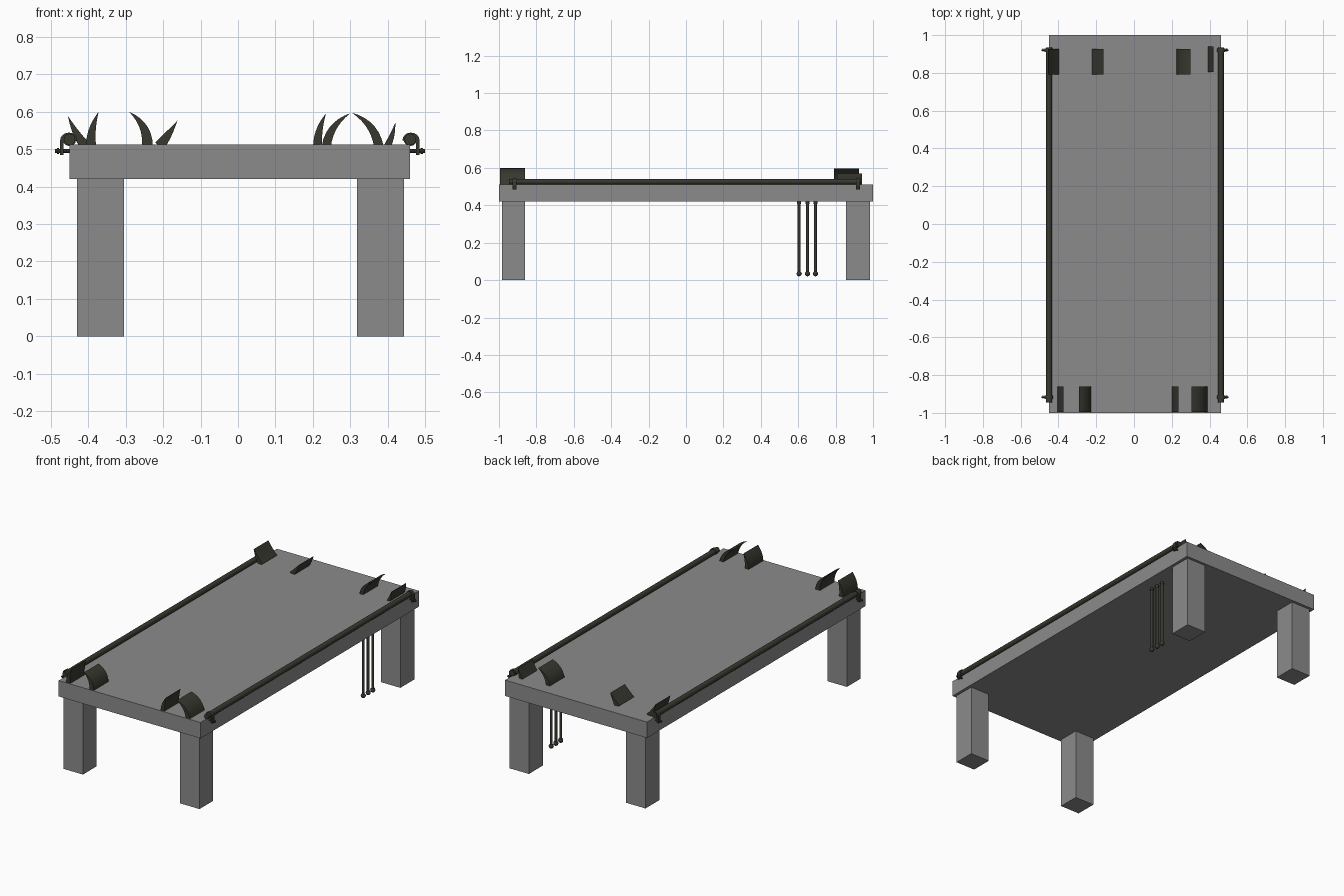
import bpy, bmesh, math
from mathutils import Vector

if "Cube" in bpy.data.objects:
    bpy.data.objects.remove(bpy.data.objects["Cube"])

CX = 0.005  # middle of the table across its width


def material(name, rgb):
    m = bpy.data.materials.new(name)
    m.diffuse_color = (*rgb, 1)
    m.use_nodes = True
    m.node_tree.nodes["Principled BSDF"].inputs["Base Color"].default_value = m.diffuse_color
    return m


STONE = material("grey_stone", (0.26, 0.26, 0.26))
IRON = material("dark_iron", (0.04, 0.04, 0.029))


def finish(name, bm, mat, smooth=False):
    bmesh.ops.recalc_face_normals(bm, faces=bm.faces)
    me = bpy.data.meshes.new(name)
    bm.to_mesh(me)
    bm.free()
    me.materials.append(mat)
    ob = bpy.data.objects.new(name, me)
    bpy.context.collection.objects.link(ob)
    if smooth:
        bpy.ops.object.select_all(action='DESELECT')
        ob.select_set(True)
        bpy.context.view_layer.objects.active = ob
        bpy.ops.object.shade_smooth_by_angle(angle=math.radians(40))
    return ob


def box(name, lo, hi, mat):
    bm = bmesh.new()
    bmesh.ops.create_cube(bm, size=1)
    lo, hi = Vector(lo), Vector(hi)
    for v in bm.verts:
        v.co = [(l + h) / 2 + c * (h - l) for l, h, c in zip(lo, hi, v.co)]
    return finish(name, bm, mat)


def rod(name, a, b, r, sides=12):
    a, b = Vector(a), Vector(b)
    bm = bmesh.new()
    bmesh.ops.create_cone(bm, cap_ends=True, segments=sides, radius1=r,
                          radius2=r, depth=(b - a).length)
    turn = Vector((0, 0, 1)).rotation_difference(b - a)
    for v in bm.verts:
        v.co = turn @ v.co + (a + b) / 2
    return finish(name, bm, IRON, True)


def extrude_xz(name, pts, y0, y1):
    """Closed x-z outline swept along y."""
    bm = bmesh.new()
    face = bm.faces.new([bm.verts.new((x, y0, z)) for x, z in pts])
    out = bmesh.ops.extrude_face_region(bm, geom=[face])
    bmesh.ops.translate(bm, vec=(0, y1 - y0, 0),
                        verts=[g for g in out["geom"] if isinstance(g, bmesh.types.BMVert)])
    return finish(name, bm, IRON, True)


def claw(name, base, bend, tip, width, y0, y1, n=7):
    """Curved blade tapering to its tip."""
    p0, p1, p2 = Vector((base, 0.508)), Vector(bend), Vector(tip)
    left, right = [], []
    for i in range(n):
        t = i / n
        p = p0 * (1 - t) ** 2 + p1 * 2 * t * (1 - t) + p2 * t * t
        d = ((p1 - p0) * (1 - t) + (p2 - p1) * t).normalized()
        side = Vector((-d.y, d.x)) * width / 2 * (1 - t ** 1.8)
        left.append(p + side)
        right.append(p - side)
    extrude_xz(name, left + [p2] + right[::-1], y0, y1)


# Slab and legs
box("table_top", (-0.45, -1, 0.42), (0.46, 1, 0.512), STONE)
for end, y0, y1 in (("front", -0.985, -0.86), ("back", 0.855, 0.985)):
    for side, x0 in (("left", -0.43), ("right", 0.318)):
        box(f"{end}_{side}_leg", (x0, y0, 0), (x0 + 0.125, y1, 0.421), STONE)

# Clamps at both ends: base x, bend, tip, base width
FRONT = [(-0.392, (-0.396, 0.55), (-0.372, 0.600), 0.026),
         (-0.242, (-0.240, 0.565), (-0.291, 0.600), 0.028),
         (0.212, (0.213, 0.555), (0.235, 0.595), 0.023),
         (0.376, (0.364, 0.570), (0.304, 0.597), 0.025)]
BACK = [(-0.407, (-0.432, 0.535), (-0.454, 0.588), 0.026),
        (-0.211, (-0.190, 0.530), (-0.162, 0.576), 0.028),
        (0.236, (0.244, 0.565), (0.300, 0.596), 0.024),
        (0.399, (0.413, 0.535), (0.420, 0.570), 0.018)]
for end, rows, y0 in (("front", FRONT, -0.995), ("back", BACK, 0.792)):
    for i, (base, bend, tip, w) in enumerate(rows):
        shift = 0.014 if (end, i) == ("back", 3) else 0
        claw(f"{end}_clamp_{i + 1}", base, bend, tip, w, y0 + shift, y0 + shift + 0.134)

# Side rails with hooked brackets and bolts
for side, s in (("left", -1), ("right", 1)):
    X = lambda d: CX + s * d
    rod(f"{side}_rail", (X(0.455), -0.945, 0.526), (X(0.455), 0.935, 0.526), 0.0155)
    for end, y in (("front", -0.917), ("back", 0.92)):
        arc = [math.pi * k / 8 for k in range(9)]
        hook = [(X(0.480), 0.484)]
        hook += [(X(0.457 + 0.023 * math.cos(a)), 0.523 + 0.021 * math.sin(a)) for a in arc]
        hook += [(X(0.457 + 0.014 * math.cos(a)), 0.521 + 0.014 * math.sin(a)) for a in arc[::-1]]
        hook += [(X(0.471), 0.484)]
        extrude_xz(f"{side}_{end}_bracket", hook, y - 0.010, y + 0.010)
        rod(f"{side}_{end}_bolt", (X(0.445), y, 0.495), (X(0.494), y, 0.495), 0.005, 8)
        rod(f"{side}_{end}_bolt_head", (X(0.483), y, 0.495), (X(0.489), y, 0.495), 0.008, 8)
        rod(f"{side}_{end}_collar", (X(0.455), y - 0.006, 0.526), (X(0.455), y + 0.006, 0.526), 0.018)

# Tools hanging under the slab
for i, y in enumerate((0.605, 0.65, 0.692)):
    rod(f"hanging_rod_{i + 1}", (0.38, y, 0.025), (0.38, y, 0.421), 0.008, 10)
    rod(f"hanging_rod_cap_{i + 1}", (0.38, y, 0.408), (0.38, y, 0.421), 0.011, 10)
    bm = bmesh.new()
    bmesh.ops.create_uvsphere(bm, u_segments=10, v_segments=6, radius=0.014)
    bmesh.ops.translate(bm, vec=(0.38, y, 0.034), verts=bm.verts)
    finish(f"hanging_rod_knob_{i + 1}", bm, IRON, True)
